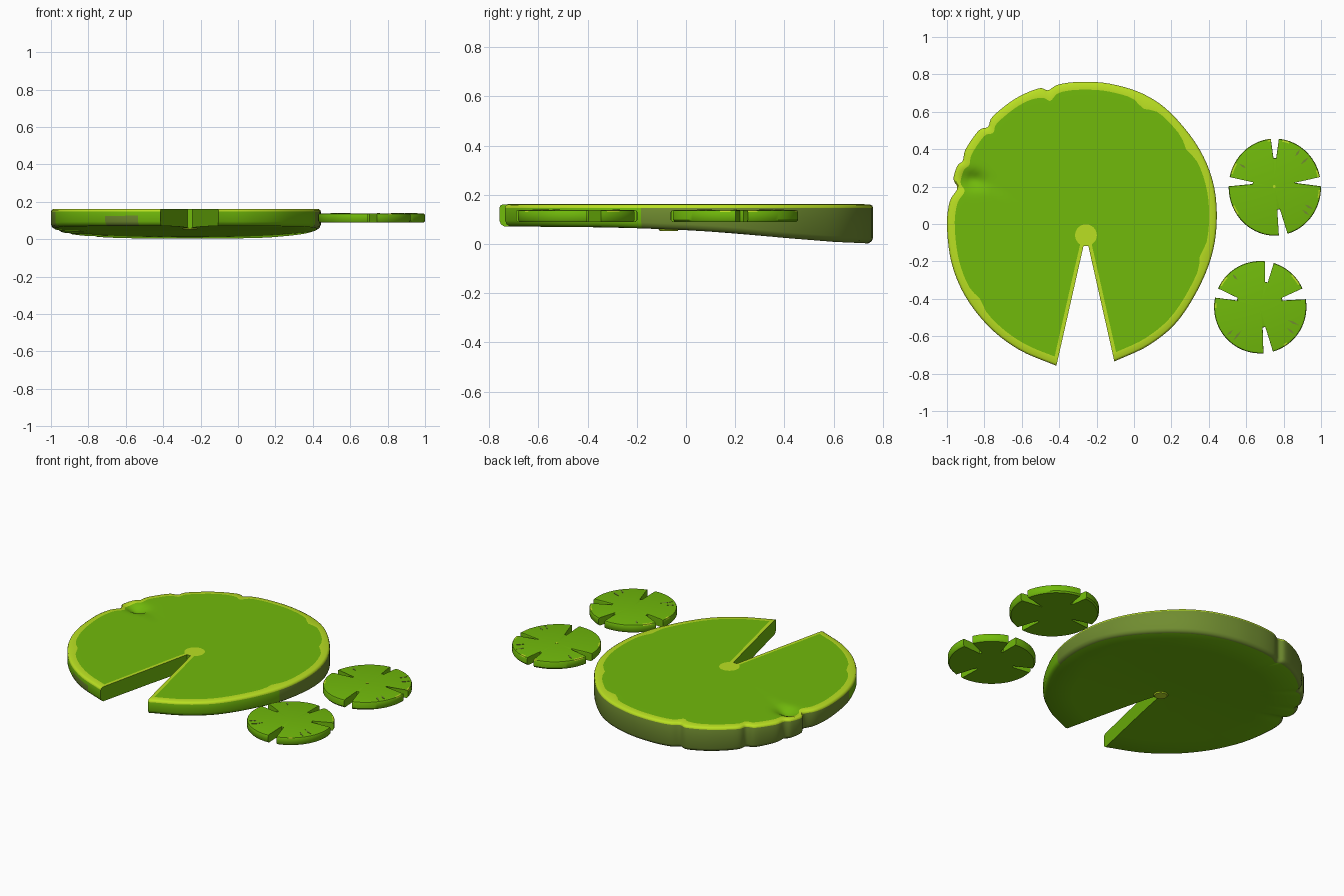
import bpy, bmesh, math
from mathutils import Vector

if "Cube" in bpy.data.objects:
    bpy.data.objects.remove(bpy.data.objects["Cube"])


def material(name, rgb):
    lin = [(c / 255 / 12.92) if c < 11 else ((c / 255 + 0.055) / 1.055) ** 2.4 for c in rgb]
    m = bpy.data.materials.new(name)
    m.diffuse_color = (*lin, 1)
    m.use_nodes = True
    m.node_tree.nodes["Principled BSDF"].inputs["Base Color"].default_value = m.diffuse_color
    return m


MATS = [material("leaf green", (113, 186, 11)), material("lime rim", (186, 224, 34)),
        material("olive side", (112, 140, 48))]
GREEN, LIME, OLIVE = range(3)


def finish(bm, name, angle=32):
    bmesh.ops.recalc_face_normals(bm, faces=bm.faces)
    me = bpy.data.meshes.new(name)
    bm.to_mesh(me)
    bm.free()
    ob = bpy.data.objects.new(name, me)
    bpy.context.collection.objects.link(ob)
    for m in MATS:
        me.materials.append(m)
    bpy.ops.object.select_all(action='DESELECT')
    ob.select_set(True)
    bpy.context.view_layer.objects.active = ob
    bpy.ops.object.shade_smooth_by_angle(angle=math.radians(angle))
    return ob


def face(bm, verts, mat):
    bm.faces.new(verts).material_index = mat


def smooth_path(pts, n):
    """Catmull-Rom curve through the points."""
    p = [2 * pts[0] - pts[1]] + pts + [2 * pts[-1] - pts[-2]]
    out = []
    for a, b, c, d in zip(p, p[1:], p[2:], p[3:]):
        for k in range(n):
            t = k / n
            out.append(0.5 * (2 * b + (c - a) * t + (2 * a - 5 * b + 4 * c - d) * t * t
                              + (3 * b - a - 3 * c + d) * t ** 3))
    return out + [pts[-1]]


# ---- Large notched pad: outline from the right notch corner round to the left one
OUTLINE = [(-.105, -.735), (.085, -.645), (.245, -.505), (.38, -.27), (.438, -.05), (.43, .19),
           (.35, .40), (.2, .59), (.05, .695), (-.13, .75), (-.29, .76), (-.405, .745),
           (-.46, .715), (-.51, .725), (-.635, .67), (-.755, .575), (-.78, .52), (-.83, .5),
           (-.9, .4), (-.915, .34), (-.945, .31), (-.965, .24), (-.945, .19), (-.985, .12),
           (-1, -.01), (-.975, -.21), (-.9, -.39), (-.77, -.555), (-.61, -.675), (-.415, -.758)]
WIDE = [(-.48, .70, .02), (.07, .67, .03), (.30, .42, .03), (.38, -.17, .03), (-.86, -.42, .02)]
CENTRE = Vector((-.257, -.06))
DENT = Vector((-.86, .235))
TOP = .162
STRIP = .02


def bottom_z(y):
    keys = [(-.8, .072), (-.3, .068), (0, .057), (.2, .044), (.4, .025), (.6, .009), (.8, 0)]
    for (y0, z0), (y1, z1) in zip(keys, keys[1:]):
        if y <= y1:
            return z0 + (z1 - z0) * (y - y0) / (y1 - y0)
    return 0


def top_z(p):
    d = p - DENT
    return TOP - .035 * math.exp(-(d.x / .06) ** 2 - (d.y / .045) ** 2)


def turn(p):
    """Angle about the centre, counted from straight forward."""
    d = p - CENTRE
    return (math.atan2(d.y, d.x) + math.pi / 2) % (2 * math.pi)


def large_pad():
    bm = bmesh.new()
    arc = smooth_path([Vector(p) for p in OUTLINE], 5)
    # narrow end columns carry the lime strips beside the notch
    arc.insert(1, arc[0].lerp(arc[1], .6))
    arc.insert(-1, arc[-1].lerp(arc[-2], .6))
    n = len(arc)
    ang = [turn(p) for p in arc]
    span = ang[-1] - ang[0]
    cols = []
    for i, p in enumerate(arc):
        length = (p - CENTRE).length
        u = (p - CENTRE) / length
        rim = .042 + sum(w * math.exp(-((p - Vector((x, y))).length / .05) ** 2) for x, y, w in WIDE)
        inner = length - rim
        col = []
        for r in [.058] + [inner * k for k in (.3, .6, .76, .82, .87, .91, .95)] + [inner]:
            a = ang[i]
            if 0 < i < n - 1:               # keeps the strip width even along the notch
                s = STRIP / r
                a = ang[0] + s + (a - ang[1]) / (ang[-2] - ang[1]) * (span - 2 * s)
            q = CENTRE + r * Vector((math.sin(a), -math.cos(a)))
            col.append((q.x, q.y, top_z(q)))
        b = bottom_z(p.y)
        for inset, drop in ((.012, .001), (.003, .006)):
            q = p - u * inset
            col.append((q.x, q.y, top_z(p) - drop))
        col += [(p.x, p.y, top_z(p) - .015), (p.x, p.y, TOP * .6 + b * .4), (p.x, p.y, b + .024)]
        for r, up in ((length - .006, .009), (length - .02, 0), (length * .75, 0), (length * .5, 0),
                      (length * .25, 0), (.058, 0)):
            q = CENTRE + u * r
            col.append((q.x, q.y, bottom_z(q.y) + up))
        cols.append([bm.verts.new(v) for v in col])
    for i in range(n - 1):
        a, b = cols[i], cols[i + 1]
        mid = (arc[i] + arc[i + 1]) / 2
        for j in range(len(a) - 1):
            if j >= 15:
                mat = GREEN
            elif j >= 11:                       # outer wall: olive at the back
                blob = -.72 < mid.x < -.55 and j > 11
                mat = OLIVE if mid.y > -.2 or blob else GREEN
            elif j >= 8 or i == 0 or i == n - 2:  # rim and notch strips
                mat = LIME
            else:
                mat = GREEN
            face(bm, (a[j], b[j], b[j + 1], a[j + 1]), mat)
    # centre discs and notch walls
    face(bm, [c[0] for c in cols], LIME)
    face(bm, [c[-1] for c in cols], GREEN)
    face(bm, cols[0], GREEN)
    face(bm, cols[-1], GREEN)
    face(bm, (cols[0][0], cols[-1][0], cols[-1][-1], cols[0][-1]), GREEN)
    return finish(bm, "large_lily_pad", 48)


large_pad()


# ---- Flat lime discs: stem scar below the large pad, centre dot on the back small pad
def lime_disc(name, r1, r2, depth, loc):
    bm = bmesh.new()
    bmesh.ops.create_cone(bm, cap_ends=True, segments=20, radius1=r1, radius2=r2, depth=depth)
    bmesh.ops.translate(bm, verts=bm.verts, vec=loc)
    for f in bm.faces:
        f.material_index = LIME
    finish(bm, name)


lime_disc("stem_scar", .036, .042, .009, (-.257, -.07, .057))
lime_disc("small_pad_dot", .008, .008, .004, (.75, .2, .1375))


# ---- Small round pads with four cuts: each cut is (start angle, end angle, apex x, apex y)
def small_pad(name, cx, cy, stretch, cuts, limes, slits):
    R = .247

    def polar(deg, r):
        t = math.radians(deg)
        return Vector((math.cos(t) * r, math.sin(t) * r * stretch))

    ring = []
    for k, (a0, a1, ax, ay) in enumerate(cuts):
        nxt = cuts[(k + 1) % 4][0] + (360 if k == 3 else 0)
        apex = Vector((ax, ay))
        e0, e1 = polar(a0, R), polar(a1, R)
        side = Vector((-ay, ax)).normalized() * .012
        ring += [(e0.lerp(apex, .5) - side * .3, False), (apex - side * .6, False),
                 (apex + side * .6, False), (e1.lerp(apex, .5) + side * .3, False)]
        for s in range(17):
            deg = a1 + (nxt - a1) * s / 16
            ring.append((polar(deg, R), any(lo <= deg % 360 <= hi for lo, hi in limes)))
    bm = bmesh.new()
    layers = []
    for scale, z in ((.97, .089), (1, .098), (1, .130), (.988, .136), (.95, .138)):
        layers.append([bm.verts.new((cx + p.x * scale, cy + p.y * scale, z)) for p, _ in ring])
    n = len(ring)
    for j in range(4):
        for i in range(n):
            k = (i + 1) % n
            lime = j >= 2 and ring[i][1] and ring[k][1]
            face(bm, (layers[j][i], layers[j][k], layers[j + 1][k], layers[j + 1][i]),
                 LIME if lime else GREEN)
    for layer, z in ((layers[0], .089), (layers[-1], .138)):
        c = bm.verts.new((cx, cy, z))
        for i in range(n):
            face(bm, (layer[i], layer[(i + 1) % n], c), GREEN)
    finish(bm, name, 40)
    # thin radial slits near the rim
    bm = bmesh.new()
    for deg, r0, r1 in slits:
        c, u = Vector((cx, cy)), polar(deg, 1)
        v = Vector((-u.y, u.x)) * .006
        m = (r0 + r1) / 2
        pts = [c + u * r0, c + u * m - v, c + u * r1, c + u * m + v]
        vs = [bm.verts.new((p.x, p.y, .1395)) for p in pts]
        base = [bm.verts.new((p.x, p.y, .137)) for p in pts]
        face(bm, vs, OLIVE)
        for i in range(4):
            face(bm, (vs[i], vs[(i + 1) % 4], base[(i + 1) % 4], base[i]), OLIVE)
    finish(bm, name + "_slits")


small_pad("small_pad_back", .753, .197, 1.05,
          [(1, 12, .105, .03), (85, 95, 0, .155), (168, 179, -.118, .024), (275, 286, .02, -.12)],
          [(12, 24), (70, 84), (95, 104), (148, 167), (200, 216), (345, 360)],
          [(55, .19, .235), (40, .18, .235), (148, .18, .225), (322, .185, .235), (331, .18, .235)])
small_pad("small_pad_front", .675, -.445, 1,
          [(10, 24, .117, .043), (73, 84, .033, .134), (156, 168, -.123, .043), (274, 286, .02, -.107)],
          [(30, 46), (135, 155), (170, 184), (298, 312)],
          [(335, .16, .23), (322, .18, .235), (231, .16, .23), (220, .19, .235), (130, .19, .23)])
